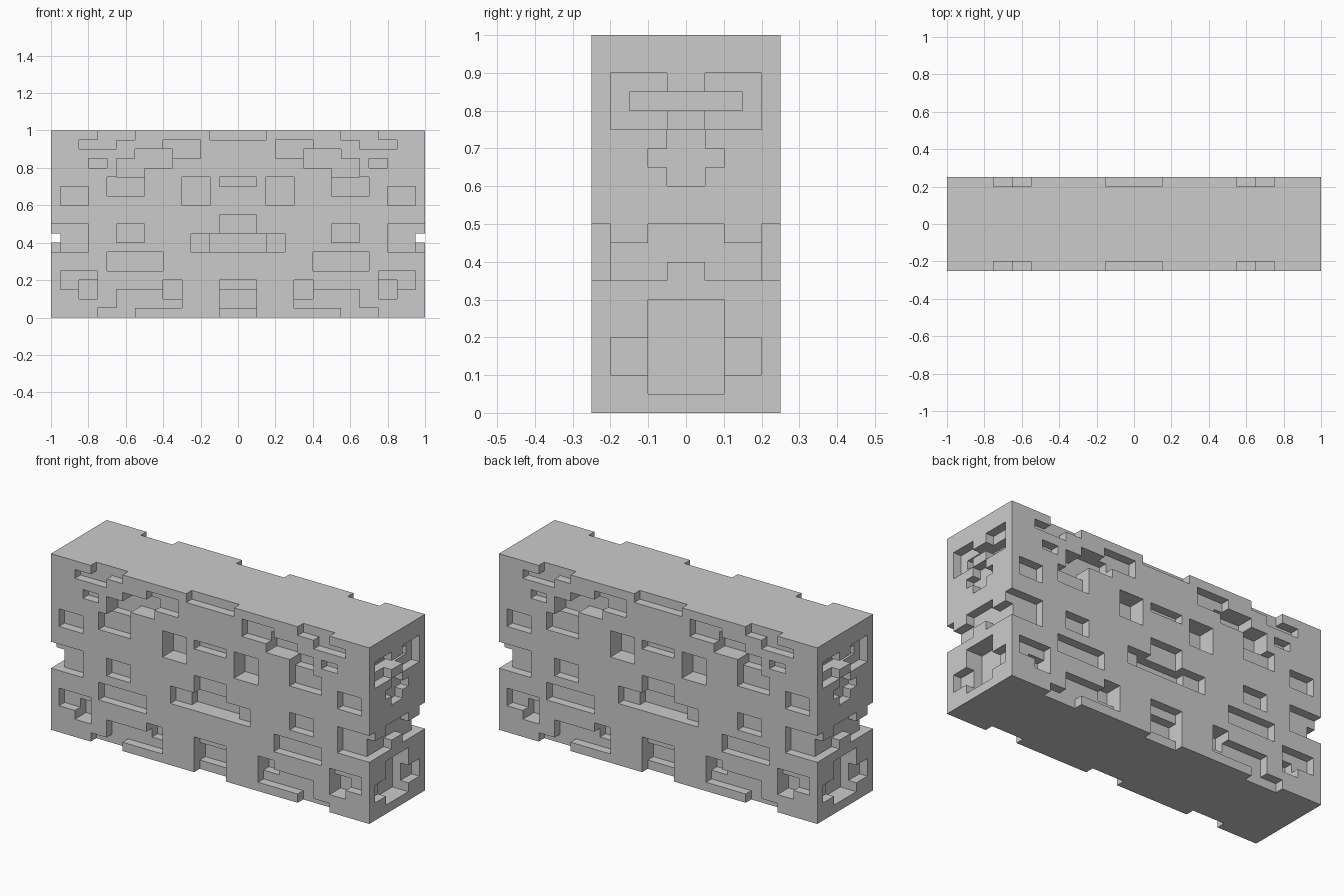
import bpy
import bmesh
from math import radians

cube = bpy.data.objects.get("Cube")
if cube:
    bpy.data.objects.remove(cube, do_unlink=True)

UNIT = 0.05
HALF_X, HALF_Y, TALL = 20, 5, 20

# Recesses as (start, end, bottom, top, depth) in units, measured from the centre line
FRONT_RECESSES = [
    # upper edge notches
    (0, 3, 19, 20, 1), (11, 15, 19, 20, 1), (13, 17, 18, 19, 1),
    # upper stepped cluster
    (14, 16, 16, 17, 1), (4, 8, 17, 19, 1), (7, 11, 16, 18, 2),
    (10, 13, 15, 17, 2), (10, 14, 13, 15, 1),
    # middle rows
    (3, 6, 12, 15, 2), (0, 2, 14, 15, 1), (16, 19, 12, 14, 1),
    (10, 13, 8, 10, 1), (16, 20, 7, 10, 1),
    (0, 2, 9, 11, 1), (0, 5, 7, 9, 1), (0, 3, 7, 9, 2),
    # lower rows
    (8, 14, 5, 7, 1), (15, 19, 3, 5, 1), (15, 17, 2, 4, 2),
    (6, 13, 1, 3, 1), (6, 8, 2, 4, 2), (11, 15, 0, 1, 1),
    (0, 2, 0, 4, 1), (0, 2, 1, 3, 2),
]
END_RECESSES = [
    # upper pair with a deep slot across
    (1, 4, 15, 18, 1), (0, 3, 16, 17, 2),
    # small cross
    (0, 1, 12, 15, 1), (0, 2, 13, 14, 1),
    # waist groove
    (0, 2, 9, 10, 1), (0, 4, 8, 9, 1), (1, 4, 7, 8, 1),
    # lower panel with side pockets
    (0, 2, 1, 6, 2), (2, 4, 2, 4, 1),
]


def inside(across, height, inset, recesses):
    return any(a <= across < b and lo <= height < hi and inset < depth
               for a, b, lo, hi, depth in recesses)


def solid(cell):
    x, y, z = cell
    if not (-HALF_X <= x < HALF_X and -HALF_Y <= y < HALF_Y and 0 <= z < TALL):
        return False
    # Fold onto one quarter so both faces and both ends match
    x, y = max(x, -1 - x), max(y, -1 - y)
    return not (inside(x, z, HALF_Y - 1 - y, FRONT_RECESSES)
                or inside(y, z, HALF_X - 1 - x, END_RECESSES))


def build_block(name):
    bm = bmesh.new()
    corners = {}

    def vert(point):
        if point not in corners:
            corners[point] = bm.verts.new([c * UNIT for c in point])
        return corners[point]

    def add_face(cell, axis, side):
        u, v = (axis + 1) % 3, (axis + 2) % 3
        loop = []
        for du, dv in ((0, 0), (1, 0), (1, 1), (0, 1)):
            p = list(cell)
            p[axis] += side
            p[u] += du
            p[v] += dv
            loop.append(vert(tuple(p)))
        bm.faces.new(loop if side else loop[::-1])

    # Skin every exposed cell side
    for x in range(-HALF_X, HALF_X):
        for y in range(-HALF_Y, HALF_Y):
            for z in range(TALL):
                cell = (x, y, z)
                if not solid(cell):
                    continue
                for axis in range(3):
                    for side in (0, 1):
                        beside = list(cell)
                        beside[axis] += 1 if side else -1
                        if not solid(beside):
                            add_face(cell, axis, side)

    # Merge the flat areas into large faces
    bm.normal_update()
    bmesh.ops.dissolve_limit(bm, angle_limit=radians(1), use_dissolve_boundaries=False,
                             verts=bm.verts[:], edges=bm.edges[:])
    mesh = bpy.data.meshes.new(name)
    bm.to_mesh(mesh)
    bm.free()
    obj = bpy.data.objects.new(name, mesh)
    bpy.context.collection.objects.link(obj)
    return obj


build_block("carved_stone_block")
